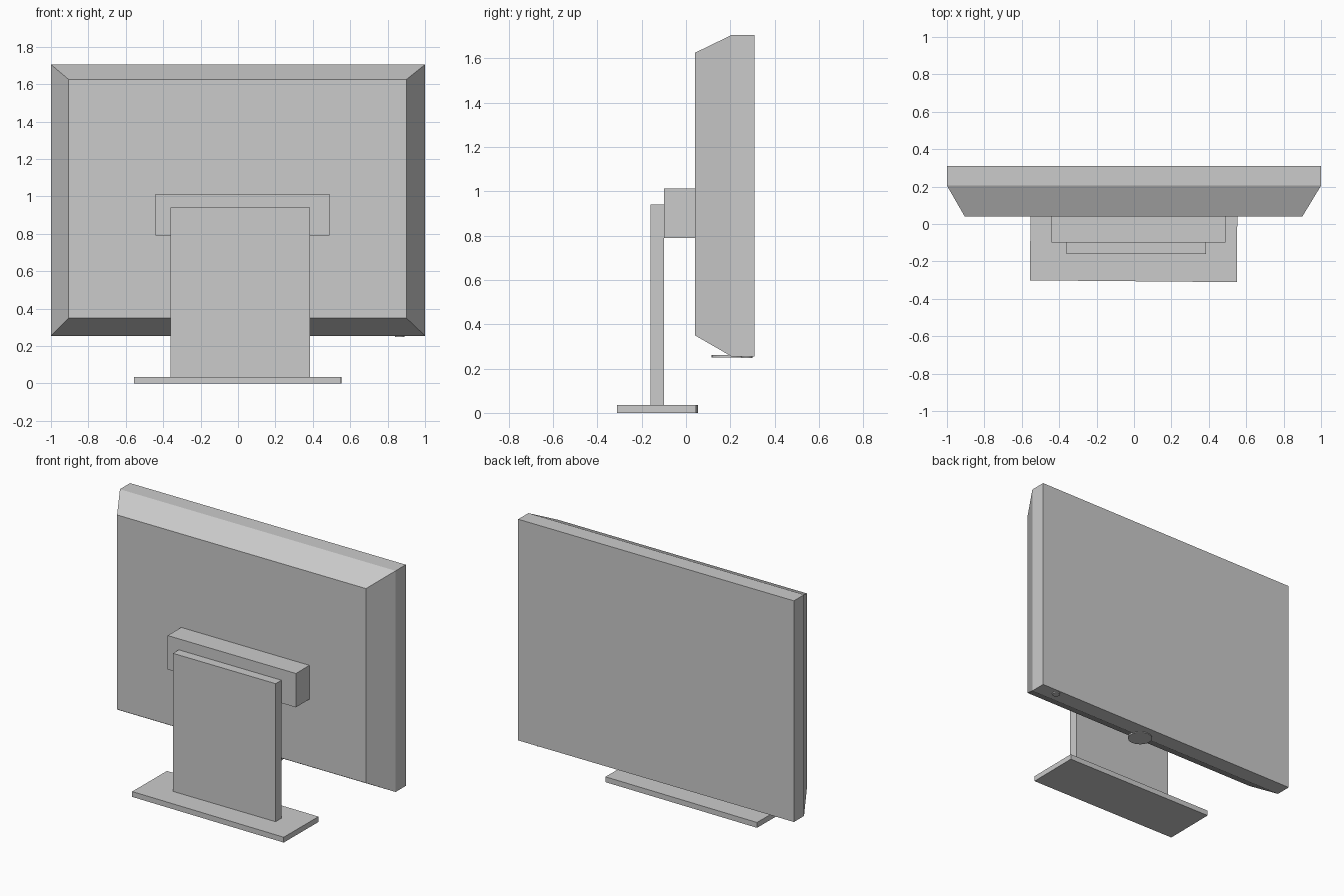
import bpy
import bmesh
from math import radians
from mathutils import Matrix, Vector

cube = bpy.data.objects.get("Cube")
if cube:
    bpy.data.objects.remove(cube, do_unlink=True)

grey = bpy.data.materials.new("light_grey")
grey.use_nodes = True
colour = (0.6, 0.6, 0.6, 1)
grey.diffuse_color = colour
grey.node_tree.nodes["Principled BSDF"].inputs["Base Color"].default_value = colour


def finish(name, bm):
    bmesh.ops.recalc_face_normals(bm, faces=bm.faces)
    mesh = bpy.data.meshes.new(name)
    bm.to_mesh(mesh)
    bm.free()
    mesh.materials.append(grey)
    obj = bpy.data.objects.new(name, mesh)
    bpy.context.collection.objects.link(obj)
    return obj


def box_mesh(low, high):
    low, high = Vector(low), Vector(high)
    bm = bmesh.new()
    place = Matrix.Translation((low + high) / 2) @ Matrix.Diagonal((*(high - low), 1))
    bmesh.ops.create_cube(bm, size=1, matrix=place)
    return bm


def box(name, low, high):
    return finish(name, box_mesh(low, high))


def disc(name, centre, radius, depth):
    bm = bmesh.new()
    bmesh.ops.create_cone(bm, cap_ends=True, segments=24, radius1=radius,
                          radius2=radius, depth=depth, matrix=Matrix.Translation(centre))
    return finish(name, bm)


# Monitor body: straight rim, with the housing tapering to a smaller flat panel
bm = box_mesh((-1, 0.205, 0.255), (1, 0.31, 1.705))
panel = min(bm.faces, key=lambda f: f.calc_center_median().y)
taper = bmesh.ops.extrude_face_region(bm, geom=[panel])
bmesh.ops.delete(bm, geom=[panel], context="FACES_ONLY")
for v in taper["geom"]:
    if isinstance(v, bmesh.types.BMVert):
        v.co = (0.9 if v.co.x > 0 else -0.905, 0.04, 1.625 if v.co.z > 1 else 0.35)
finish("monitor_body", bm)

# Stand: bracket, upright and slightly turned foot plate
box("mount_bracket", (-0.44, -0.1, 0.79), (0.49, 0.04, 1.012))
box("stand_upright", (-0.36, -0.16, 0.035), (0.385, -0.1, 0.94))
foot = box("foot_plate", (-0.553, -0.178, 0), (0.553, 0.178, 0.035))
foot.location = (-0.002, -0.128, 0)
foot.rotation_euler.z = radians(-0.5)

# Small discs under the rim
disc("centre_disc", (0.11, 0.19, 0.256), 0.075, 0.012)
disc("power_button", (0.865, 0.275, 0.255), 0.025, 0.015)
